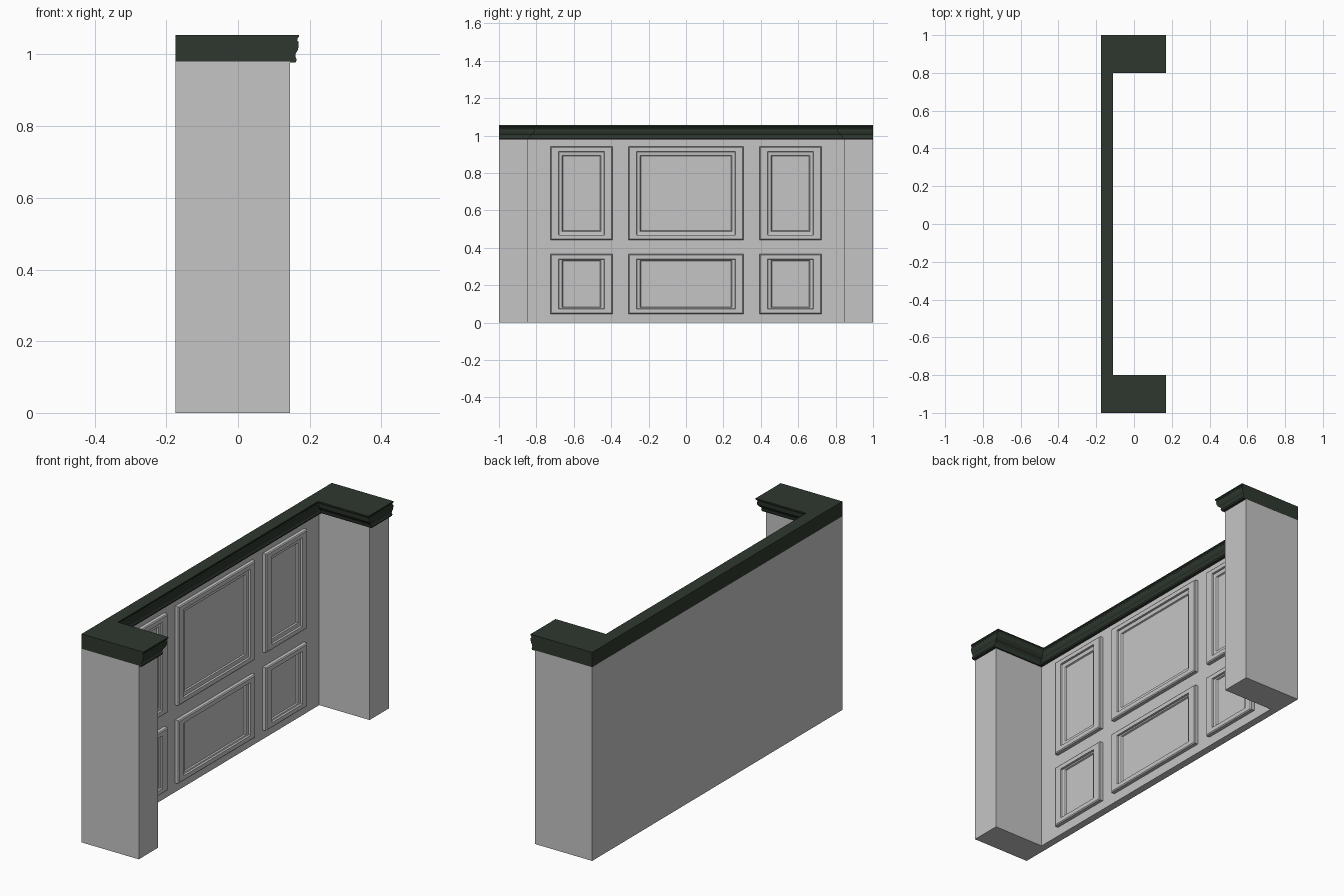
import bpy, bmesh

if "Cube" in bpy.data.objects:
    bpy.data.objects.remove(bpy.data.objects["Cube"])


def material(name, rgb):
    m = bpy.data.materials.new(name)
    m.diffuse_color = (*rgb, 1)
    m.use_nodes = True
    m.node_tree.nodes["Principled BSDF"].inputs["Base Color"].default_value = m.diffuse_color
    return m


GREY = material("painted_grey", (0.56, 0.56, 0.56))
GREEN = material("dark_green", (0.028, 0.039, 0.028))


def loft(name, rings, mat, close_start=True):
    """Skin a list of matching closed rings and cap the ends."""
    bm = bmesh.new()
    vs = [[bm.verts.new(p) for p in r] for r in rings]
    n = len(rings[0])
    for a, b in zip(vs, vs[1:]):
        for i in range(n):
            j = (i + 1) % n
            bm.faces.new((a[i], a[j], b[j], b[i]))
    bm.faces.new(vs[-1])
    if close_start:
        bm.faces.new(vs[0][::-1])
    me = bpy.data.meshes.new(name)
    bm.to_mesh(me)
    bm.free()
    me.materials.append(mat)
    ob = bpy.data.objects.new(name, me)
    bpy.context.collection.objects.link(ob)
    return ob


BACK, PIER, WALL, INNER = -0.175, 0.145, -0.137, 0.845


def plan(z, dx=0, dy=0):
    """U-shaped plan: thin wall with a pier at each end."""
    p, w, y = PIER + dx, WALL + dx, INNER - dy
    return [(BACK, -1, z), (p, -1, z), (p, -y, z), (w, -y, z),
            (w, y, z), (p, y, z), (p, 1, z), (BACK, 1, z)]


# Wall with end piers
loft("wall_and_piers", [plan(0), plan(0.98)], GREY)

# Moulded cap rail: height, overhang to the front, overhang on the pier sides
profile = [(0.978, 0.016, 0.007), (0.985, 0.019, 0.010), (0.995, 0.015, 0.012),
           (1.003, 0.016, 0.018), (1.010, 0.021, 0.028), (1.022, 0.024, 0.036),
           (1.035, 0.024, 0.038), (1.039, 0.020, 0.038), (1.045, 0.021, 0.041),
           (1.049, 0.025, 0.045), (1.055, 0.025, 0.045)]
loft("cap_rail", [plan(*p) for p in profile], GREEN)


# Raised panels with a stepped recess
def panel(name, y0, y1, z0, z1, zin):
    def ring(iy, iz, h):
        x = WALL + h
        return [(x, y0 + iy, z0 + iz), (x, y1 - iy, z0 + iz),
                (x, y1 - iy, z1 - iz), (x, y0 + iy, z1 - iz)]
    loft(name, [ring(0, 0, -0.001), ring(0, 0, 0.017), ring(0.005, 0.005, 0.021),
                ring(0.043, 0.026, 0.021), ring(0.045, 0.028, 0.012),
                ring(0.062, zin - 0.003, 0.010), ring(0.067, zin, 0.003)],
         GREY, close_start=False)


rows = [("lower", 0.047, 0.366, 0.037), ("upper", 0.441, 0.941, 0.05)]
columns = [("left", -0.724, -0.393), ("middle", -0.308, 0.308), ("right", 0.393, 0.724)]
for row, z0, z1, zin in rows:
    for col, y0, y1 in columns:
        panel(f"{row}_{col}_panel", y0, y1, z0, z1, zin)
